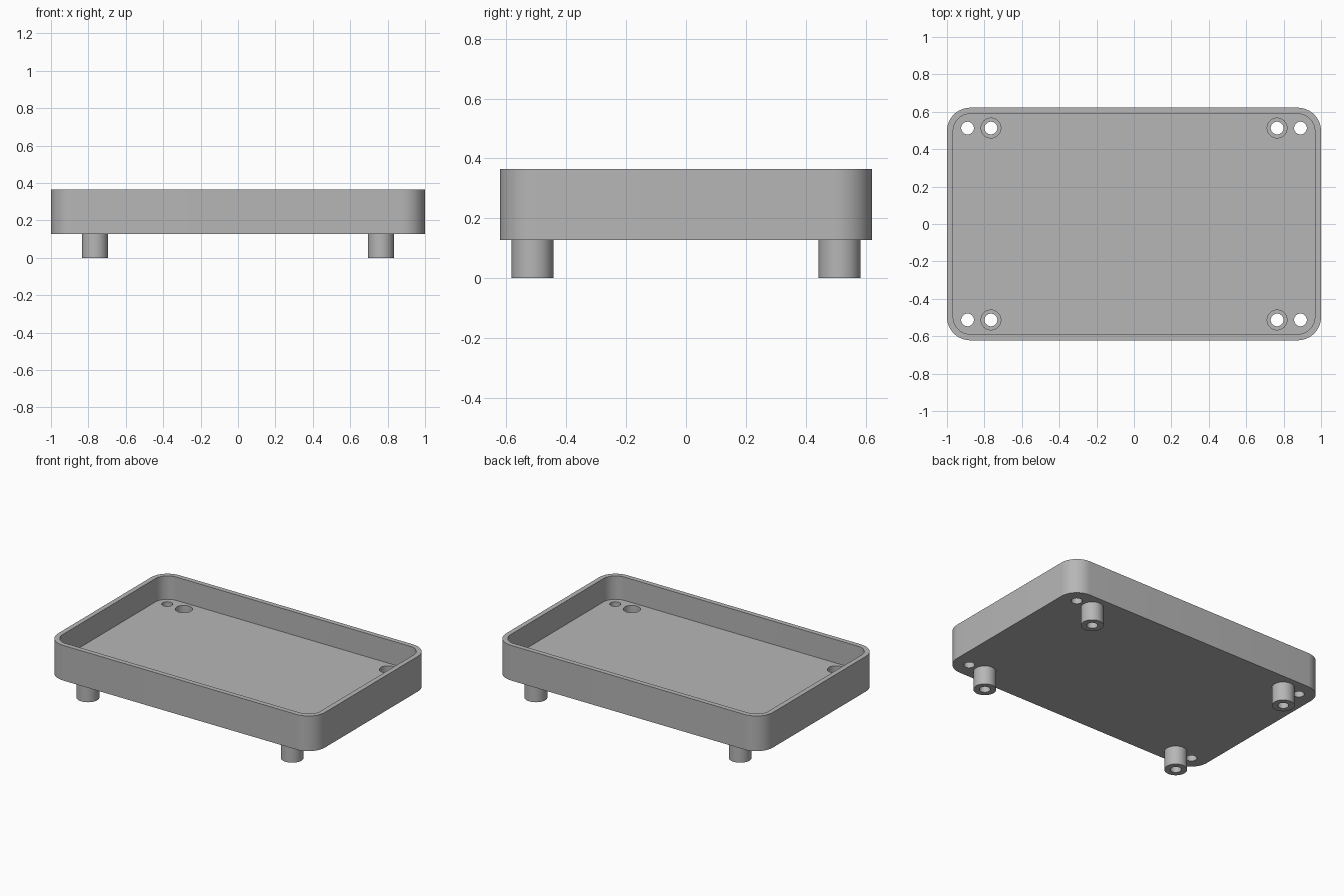
import bpy, bmesh
from math import sin, cos, pi

if "Cube" in bpy.data.objects:
    bpy.data.objects.remove(bpy.data.objects["Cube"])

# Overall dimensions
HALF_X, HALF_Y, CORNER = 1.0, 0.622, 0.125
WALL, BASE, FLOOR, RIM = 0.033, 0.127, 0.207, 0.365
POST_X, HOLE_X, HOLE_Y = 0.765, 0.89, 0.513
POST_R, BORE_R, HOLE_R, BORE_DEPTH = 0.07, 0.053, 0.034, 0.05

grey = bpy.data.materials.new("plain grey")
grey.use_nodes = True
colour = (0.47, 0.47, 0.47, 1)
grey.diffuse_color = colour
grey.node_tree.nodes["Principled BSDF"].inputs["Base Color"].default_value = colour


def rounded_rect(hx, hy, r, steps=12):
    """Outline of a rectangle with quarter-circle corners."""
    points = []
    for i, (sx, sy) in enumerate([(1, 1), (-1, 1), (-1, -1), (1, -1)]):
        for k in range(steps + 1):
            a = (i + k / steps) * pi / 2
            points.append((sx * (hx - r) + r * cos(a), sy * (hy - r) + r * sin(a)))
    return points


def circle(cx, cy, r, sides=40):
    return [(cx + r * cos(2 * pi * k / sides), cy + r * sin(2 * pi * k / sides))
            for k in range(sides)]


def prism(name, outlines, z0, z1):
    """Extrude one or more closed outlines between two heights."""
    bm = bmesh.new()
    for outline in outlines:
        face = bm.faces.new([bm.verts.new((x, y, z0)) for x, y in outline])
        top = bmesh.ops.extrude_face_region(bm, geom=[face])["geom"]
        for v in top:
            if isinstance(v, bmesh.types.BMVert):
                v.co.z = z1
    bmesh.ops.recalc_face_normals(bm, faces=bm.faces)
    mesh = bpy.data.meshes.new(name)
    bm.to_mesh(mesh)
    bm.free()
    mesh.materials.append(grey)
    obj = bpy.data.objects.new(name, mesh)
    bpy.context.collection.objects.link(obj)
    return obj


def at_corners(x, r):
    return [circle(sx * x, sy * HOLE_Y, r) for sx in (-1, 1) for sy in (-1, 1)]


def combine(target, tool, operation):
    """Apply a boolean and discard the tool."""
    mod = target.modifiers.new(tool.name, "BOOLEAN")
    mod.operation, mod.solver, mod.object = operation, "EXACT", tool
    bpy.context.view_layer.objects.active = target
    bpy.ops.object.modifier_apply(modifier=mod.name)
    bpy.data.objects.remove(tool)


# Rounded tray body with an open pocket
tray = prism("tray", [rounded_rect(HALF_X, HALF_Y, CORNER)], BASE, RIM)
pocket = prism("pocket", [rounded_rect(HALF_X - WALL, HALF_Y - WALL, CORNER - WALL)],
               FLOOR, RIM + 0.1)
combine(tray, pocket, "DIFFERENCE")

# Round standoff posts under the corners
combine(tray, prism("posts", at_corners(POST_X, POST_R), 0, BASE + 0.02), "UNION")

# Counterbores, post bores and corner holes
combine(tray, prism("counterbores", at_corners(POST_X, BORE_R),
                    FLOOR - BORE_DEPTH, FLOOR + 0.05), "DIFFERENCE")
holes = at_corners(POST_X, HOLE_R) + at_corners(HOLE_X, HOLE_R)
combine(tray, prism("holes", holes, -0.05, FLOOR + 0.05), "DIFFERENCE")

# Smooth rounds, crisp edges
bpy.ops.object.select_all(action="DESELECT")
tray.select_set(True)
bpy.context.view_layer.objects.active = tray
bpy.ops.object.shade_smooth_by_angle(angle=pi / 6)
